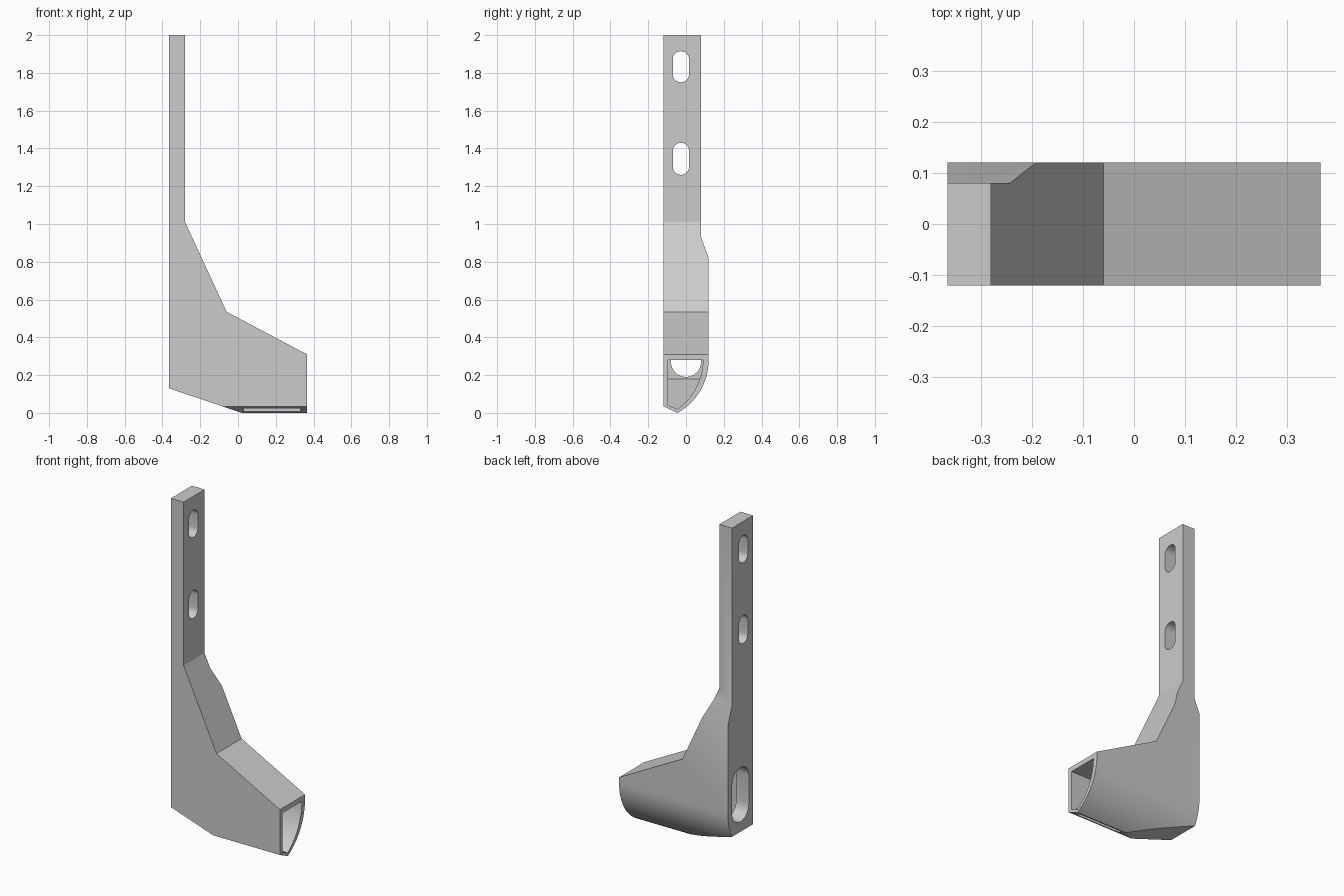
import bpy, bmesh, math

cube = bpy.data.objects.get("Cube")
if cube:
    bpy.data.objects.remove(cube, do_unlink=True)

grey = bpy.data.materials.new("plain grey")
grey.use_nodes = True
colour = (0.6, 0.6, 0.6, 1)
grey.diffuse_color = colour
grey.node_tree.nodes["Principled BSDF"].inputs["Base Color"].default_value = colour


def prism(name, points, axis, low, high):
    """Extrude a (y, z) profile along x, or an (x, z) profile along y."""
    def place(p, d):
        return (d, p[0], p[1]) if axis == "x" else (p[0], d, p[1])
    bm = bmesh.new()
    ends = [[bm.verts.new(place(p, d)) for p in points] for d in (low, high)]
    for ring in ends:
        bm.faces.new(ring)
    n = len(points)
    for i in range(n):
        j = (i + 1) % n
        bm.faces.new((ends[0][i], ends[0][j], ends[1][j], ends[1][i]))
    bmesh.ops.recalc_face_normals(bm, faces=bm.faces)
    mesh = bpy.data.meshes.new(name)
    bm.to_mesh(mesh)
    bm.free()
    mesh.materials.append(grey)
    obj = bpy.data.objects.new(name, mesh)
    bpy.context.collection.objects.link(obj)
    return obj


def combine(target, cutter, operation):
    mod = target.modifiers.new("cut", "BOOLEAN")
    mod.operation = operation
    mod.solver = "EXACT"
    mod.object = cutter
    bpy.context.view_layer.objects.active = target
    bpy.ops.object.modifier_apply(modifier=mod.name)
    bpy.data.objects.remove(cutter, do_unlink=True)


def belly(y, z, radius, drop, steps=14):
    """Arc from a vertical wall curling under towards the front."""
    end = math.asin(drop / radius)
    return [(y - radius * (1 - math.cos(end * i / steps)),
             z - radius * math.sin(end * i / steps)) for i in range(steps + 1)]


def stadium(y, low, high, radius, steps=12):
    points = []
    for centre, start in ((high - radius, 0), (low + radius, math.pi)):
        for i in range(steps + 1):
            a = start + math.pi * i / steps
            points.append((y + radius * math.cos(a), centre + radius * math.sin(a)))
    return points


# Solid body: front outline crossed with side outline
body = prism("spout_bracket", [(-0.365, 2), (-0.28, 2), (-0.28, 1.01), (-0.06, 0.535),
                               (0.365, 0.31), (0.365, -0.03), (0.11, -0.03),
                               (-0.365, 0.13)], "y", -0.3, 0.3)
side = [(-0.12, 2.2), (0.08, 2.2), (0.08, 0.93), (0.12, 0.82)]
side += belly(0.12, 0.28, 0.32, 0.28) + [(-0.12, 0.035)]
combine(body, prism("side_outline", side, "x", -0.6, 0.6), "INTERSECT")

# Hollow duct, open at the mouth
duct = prism("duct", [(-0.28, 0.53), (0.04, 0.28), (0.5, 0.28), (0.5, -0.03),
                      (0.13, -0.03), (-0.28, 0.18)], "y", -0.3, 0.3)
section = [(-0.095, 0.7), (0.09, 0.7)]
section += belly(0.09, 0.28, 0.318, 0.26) + [(-0.095, 0.04)]
combine(duct, prism("duct_section", section, "x", -0.6, 0.6), "INTERSECT")
combine(body, duct, "DIFFERENCE")

# Inlet port and two mounting slots through the upright
for y, low, high, radius in ((0, 0.19, 0.52, 0.08),
                             (-0.027, 1.26, 1.43, 0.043),
                             (-0.027, 1.75, 1.915, 0.043)):
    combine(body, prism("slot", stadium(y, low, high, radius), "x", -0.5, -0.2), "DIFFERENCE")

# Long outlet slit in the lower chamfer
slit = [(-0.105, -0.1), (-0.06, -0.1), (-0.06, 0.06), (-0.105, 0.06)]
combine(body, prism("slit", slit, "x", 0.03, 0.33), "DIFFERENCE")

# Smooth the curves, keep the edges sharp
bpy.ops.object.select_all(action="DESELECT")
body.select_set(True)
bpy.context.view_layer.objects.active = body
bpy.ops.object.shade_smooth_by_angle(angle=math.radians(20))
